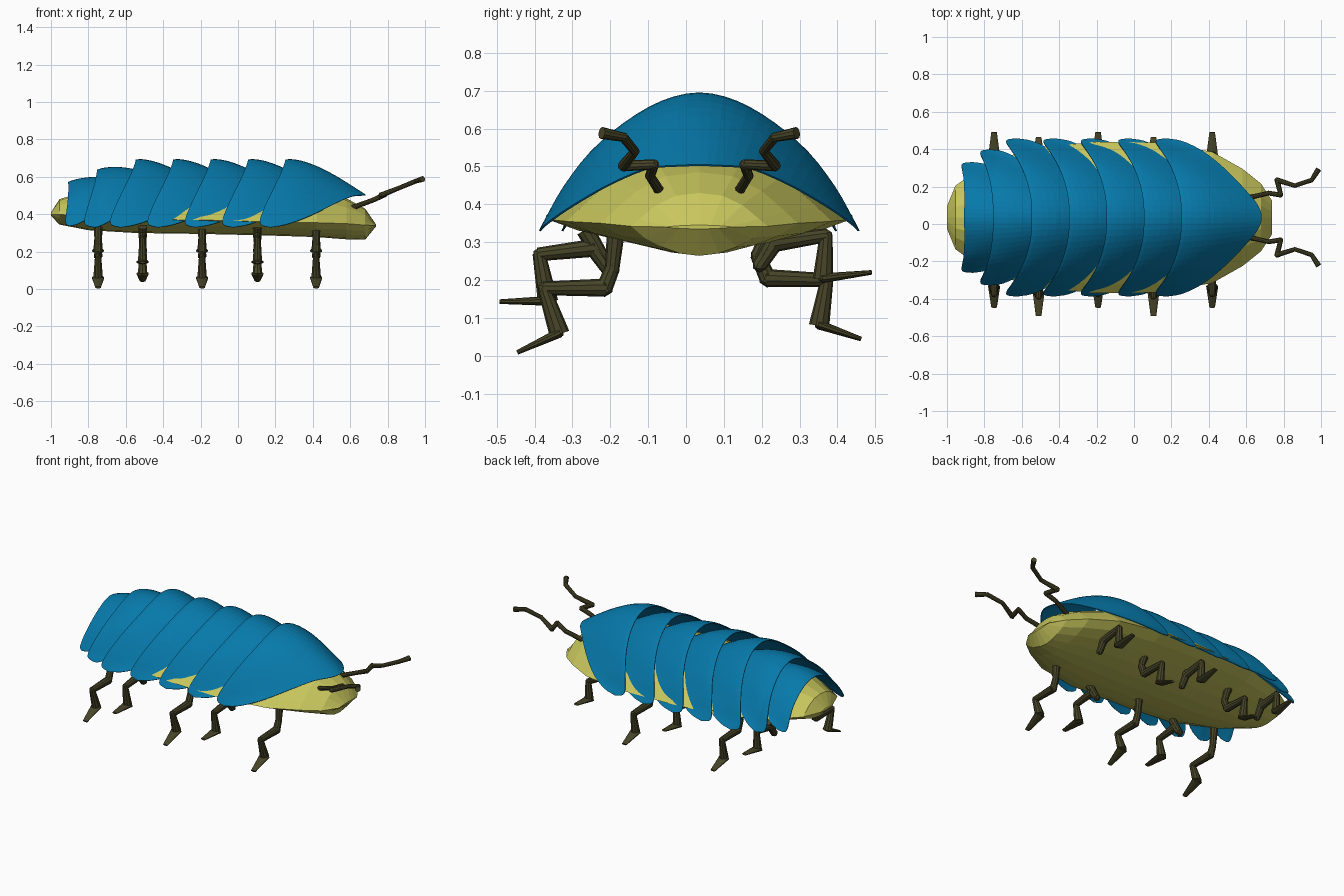
import bpy, bmesh, math
from mathutils import Vector, Matrix

if "Cube" in bpy.data.objects:
    bpy.data.objects.remove(bpy.data.objects["Cube"])

CY = 0.035  # body centre line


def material(name, rgb):
    m = bpy.data.materials.new(name)
    m.diffuse_color = (*rgb, 1)
    m.use_nodes = True
    m.node_tree.nodes["Principled BSDF"].inputs["Base Color"].default_value = m.diffuse_color
    return m


BLUE = material("shell_blue", (0.002, 0.19, 0.40))
YELLOW = material("belly_yellow", (0.58, 0.57, 0.11))
DARK = material("leg_dark", (0.062, 0.058, 0.020))


def finish(name, bm, mat):
    bmesh.ops.recalc_face_normals(bm, faces=bm.faces)
    me = bpy.data.meshes.new(name)
    bm.to_mesh(me)
    bm.free()
    me.materials.append(mat)
    ob = bpy.data.objects.new(name, me)
    bpy.context.collection.objects.link(ob)
    return ob


def grid(bm, rows, closed=False):
    vr = [[bm.verts.new(p) for p in r] for r in rows]
    n = len(vr[0])
    for a, b in zip(vr, vr[1:]):
        for i in range(n if closed else n - 1):
            j = (i + 1) % n
            bm.faces.new((a[i], a[j], b[j], b[i]))
    return vr


def smooth_path(pts, sub):
    # Catmull-Rom through the points
    p = [Vector(q) for q in pts]
    p = [p[0] * 2 - p[1]] + p + [p[-1] * 2 - p[-2]]
    out = []
    for i in range(1, len(p) - 2):
        a, b, c, d = p[i - 1:i + 3]
        for k in range(sub):
            t = k / sub
            out.append(0.5 * (2 * b + (c - a) * t + (2 * a - 5 * b + 4 * c - d) * t * t
                              + (3 * b - a - 3 * c + d) * t ** 3))
    return out + [p[-2]]


def mirrored(half):
    return [(x, -y, z) for x, y, z in half[:0:-1]] + half


# Body: lofted low-poly sections (x, half width, bottom, side, top)
sections = [(-1.0, .06, .392, .40, .41), (-.955, .17, .345, .40, .48), (-.8, .28, .315, .385, .53),
            (-.55, .37, .30, .372, .56), (-.2, .405, .295, .37, .575), (.15, .40, .287, .36, .575),
            (.42, .35, .278, .355, .54), (.58, .26, .266, .35, .485), (.68, .18, .264, .342, .43),
            (.738, .09, .335, .34, .345)]
upper = [(1, 0), (.88, .22), (.63, .64), (.34, .92)]
lower = [(.80, .40), (.55, .70), (.28, .92)]
rows = []
for x, w, zb, zs, zt in sections:
    right = [(w * a, zs + (zt - zs) * b) for a, b in upper]
    under = [(w * a, zs + (zb - zs) * b) for a, b in lower]
    ring = right + [(0, zt)] + [(-y, z) for y, z in right[::-1]]
    ring += [(-y, z) for y, z in under] + [(0, zb)] + under[::-1]
    rows.append([(x, CY + y, z) for y, z in ring])
bm = bmesh.new()
vr = grid(bm, rows, True)
bm.faces.new(vr[0])
bm.faces.new(vr[-1])
finish("body", bm, YELLOW)

# Shell plates: raised rear rim lofted to a low front edge
RIM = [(.25, 0, .692), (.245, .1, .67), (.222, .2, .612), (.185, .29, .535), (.142, .36, .445),
       (.115, .40, .375), (.122, .417, .343), (.17, .423, .33)]
FRONT = [(.68, 0, .505), (.66, .065, .503), (.60, .14, .495), (.51, .235, .455), (.42, .315, .41),
         (.34, .37, .375), (.25, .41, .345), (.17, .423, .33)]


def plate(name, x0, sx, sy, sz, sweep, tilt):
    rim = smooth_path(mirrored(RIM), 3)
    front = smooth_path(mirrored(FRONT), 3)
    rows = []
    for k in range(11):
        t = (k / 10) ** 1.3
        row = []
        for a, b in zip(rim, front):
            p = a.lerp(b, t)
            h = math.sin(math.pi * t ** .75) * 0.04
            p.z += h * (a.z - .33) / .37
            p.y += h * .5 * p.y / .42 * (1 - abs(p.y) / .43)
            dx = (p.x - .255 + (1 - sweep) * .75 * p.y ** 2) * sx
            z = .33 + (p.z - .33) * sz + max(dx, 0) * tilt
            row.append((x0 + dx, CY + p.y * sy, z))
        rows.append(row)
    bm = bmesh.new()
    grid(bm, rows)
    bmesh.ops.remove_doubles(bm, verts=bm.verts, dist=1e-4)
    ob = finish(name, bm, BLUE)
    # thicken toward the body
    if sum(p.normal.z for p in ob.data.polygons) < 0:
        ob.data.flip_normals()
    mod = ob.modifiers.new("thickness", "SOLIDIFY")
    mod.thickness = 0.005
    mod.offset = -1


for i in range(5):
    plate(f"shell_plate_{i + 1}", .258 - .2 * i, 1, 1, 1, 1, 0)
plate("shell_plate_6", -.75, .9, .86, .85, .5, .28)
plate("shell_plate_7", -.905, .85, .70, .67, 0, .36)


# Legs and antennae: chains of tapered segments, the last one optionally flattened
def chain(name, pts, radii, flat=1):
    bm = bmesh.new()
    for i, (a, b, (r1, r2)) in enumerate(zip(pts, pts[1:], radii)):
        a, b = Vector(a), Vector(b)
        d = b - a
        m = Matrix.Translation((a + b) / 2) @ d.to_track_quat("Z", "Y").to_matrix().to_4x4()
        if i == len(radii) - 1:
            m = m @ Matrix.Diagonal((flat, 1, 1, 1))
        bmesh.ops.create_cone(bm, cap_ends=True, segments=10, radius1=r1, radius2=r2,
                              depth=d.length + .006, matrix=m)
    for p, (r, _) in zip(pts[1:-1], radii[1:]):
        bmesh.ops.create_icosphere(bm, subdivisions=1, radius=r * 1.05, matrix=Matrix.Translation(p))
    finish(name, bm, DARK)


LEG_R = [(.024, .019), (.020, .022), (.024, .018), (.017, .027), (.013, .006)]
# two stride poses per side (y, z)
right_down = [(-.185, .33), (-.195, .23), (-.215, .18), (-.375, .178), (-.335, .06), (-.443, .01)]
right_mid = [(-.265, .33), (-.205, .23), (-.245, .285), (-.388, .268), (-.365, .145), (-.49, .143)]
left_up = [(.25, .33), (.195, .24), (.235, .298), (.37, .318), (.362, .205), (.488, .22)]
left_low = [(.225, .33), (.19, .265), (.215, .205), (.372, .200), (.352, .082), (.46, .045)]
for i, x in enumerate((.418, .104, -.192, -.51, -.748)):
    pair = (right_mid, left_low) if i % 2 else (right_down, left_up)
    for side, path in zip(("right", "left"), pair):
        chain(f"{side}_leg_{i + 1}", [(x, y, z) for y, z in path], LEG_R, 2.6)

ANT = [(.61, .105, .435), (.72, .13, .475), (.785, .12, .505), (.765, .20, .502), (.86, .17, .54),
       (.95, .20, .577), (.985, .255, .588)]
ANT_R = [(.014, .013), (.013, .014), (.013, .015), (.015, .012), (.012, .013), (.012, .016)]
for side, s in (("left", 1), ("right", -1)):
    chain(f"{side}_antenna", [(x, CY + s * y, z) for x, y, z in ANT], ANT_R)
